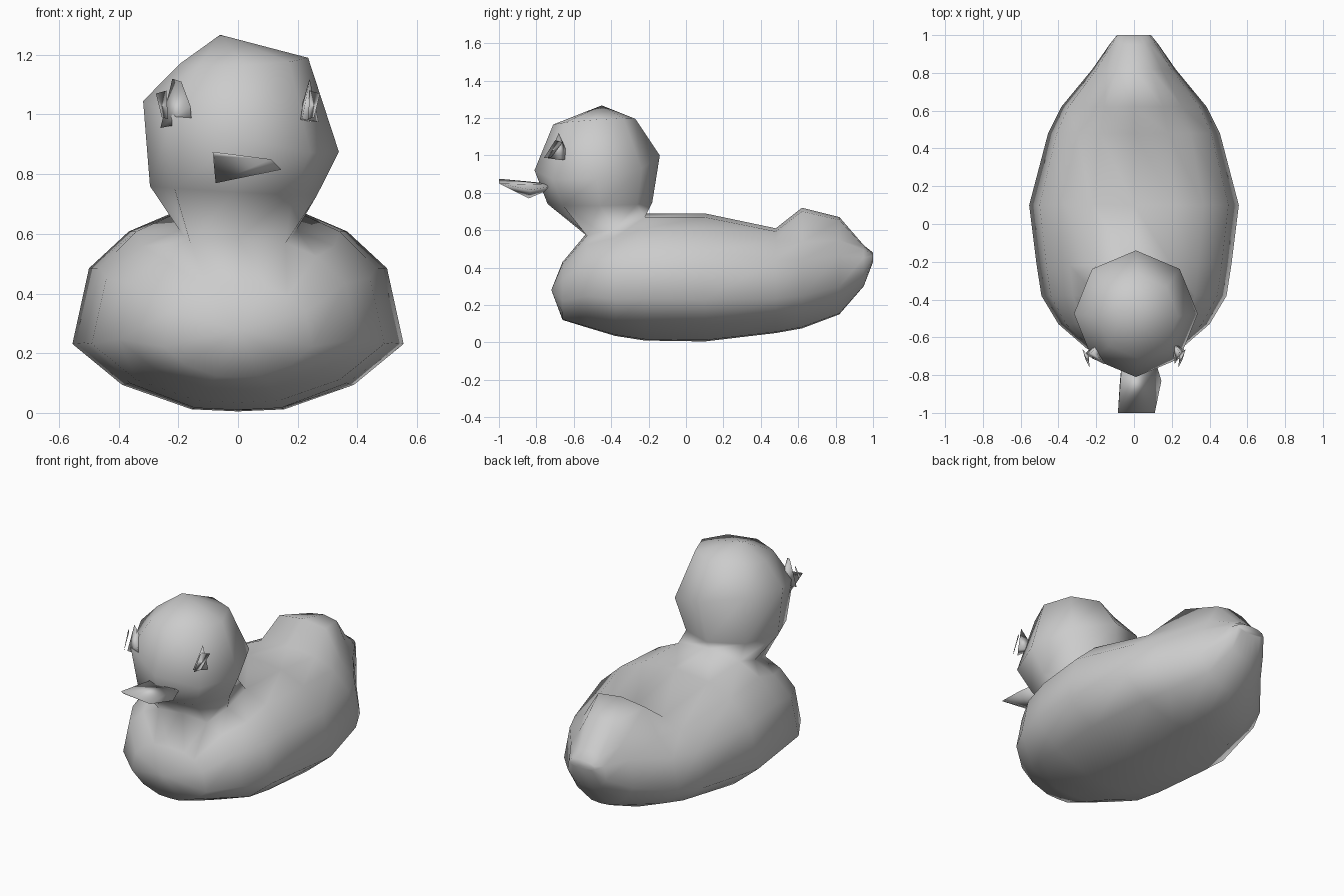
import bpy, bmesh
from math import cos, sin, pi

if "Cube" in bpy.data.objects:
    bpy.data.objects.remove(bpy.data.objects["Cube"])

grey = bpy.data.materials.new("plain_grey")
grey.use_nodes = True
grey.diffuse_color = (0.6, 0.6, 0.6, 1)
grey.node_tree.nodes["Principled BSDF"].inputs["Base Color"].default_value = (0.6, 0.6, 0.6, 1)


def finish(name, bm):
    """Turn a bmesh into a smooth grey object."""
    bmesh.ops.recalc_face_normals(bm, faces=bm.faces)
    for f in bm.faces:
        f.smooth = True
    mesh = bpy.data.meshes.new(name)
    bm.to_mesh(mesh)
    bm.free()
    mesh.materials.append(grey)
    obj = bpy.data.objects.new(name, mesh)
    bpy.context.collection.objects.link(obj)
    return obj


def hull(name, points):
    bm = bmesh.new()
    for p in points:
        bm.verts.new(p)
    bmesh.ops.convex_hull(bm, input=bm.verts)
    return finish(name, bm)


def bridge(bm, a, b, skip=()):
    n = len(a)
    for i in range(n):
        if i not in skip:
            j = (i + 1) % n
            bm.faces.new((a[i], a[j], b[j], b[i]))


def fan(bm, ring, tip):
    v = bm.verts.new(tip)
    for i in range(len(ring)):
        bm.faces.new((ring[i], ring[(i + 1) % len(ring)], v))


# Body: one cross-section swept from chest to tail
half = [(0, 0), (.28, .01), (.7, .13), (1, .33), (.9, .7), (.66, .88), (.4, .97), (0, 1)]
section = half + [(-x, z) for x, z in half[-2:0:-1]]
# y, bottom, top, half width
stations = [(-.66, .12, .43, .25), (-.53, .08, .585, .40), (-.38, .035, .63, .49),
            (-.22, .01, .69, .515), (.1, .005, .69, .555), (.48, .05, .61, .455),
            (.62, .075, .72, .385), (.82, .15, .67, .22), (.95, .30, .52, .13),
            (1.0, .43, .48, .09)]
bm = bmesh.new()
rings = []
for y, low, high, w in stations:
    ring = []
    for fx, fz in section:
        # The tail rises only along the middle
        top = min(high, .6) if y > .5 and abs(fx) > .5 else high
        ring.append(bm.verts.new((fx * w, y, low + fz * (top - low))))
    rings.append(ring)
for i in range(len(rings) - 1):
    bridge(bm, rings[i], rings[i + 1], skip=(6, 7) if i in (1, 2) else ())
fan(bm, rings[0], (0, -.72, .28))
bm.faces.new(rings[-1])

# Head: eight-sided rings growing out of the neck opening
front, middle, back = rings[1:4]
previous = [middle[6], back[6], back[7], back[8], middle[8], front[8], front[7], front[6]]
# centre x, centre y, z, radius x, radius y, lean along x, lean along y
for cx, cy, z, rx, ry, lx, ly in [(-.015, -.46, .745, .28, .28, -.015, .005),
                                  (.01, -.475, .96, .328, .335, -.085, .04),
                                  (.02, -.49, 1.18, .215, .22, .01, .015)]:
    ring = []
    for i in range(8):
        c, s = cos(i * pi / 4), sin(i * pi / 4)
        ring.append(bm.verts.new((cx + rx * c, cy + ry * s, z + lx * c + ly * s)))
    bridge(bm, previous, ring)
    previous = ring
fan(bm, previous, (-.06, -.45, 1.267))
finish("duck_body", bm)

# Beak: a flat wedge with a crooked tip
hull("beak", [(-.085, -1, .875), (.11, -1, .85), (-.08, -.99, .86), (.145, -.83, .815),
              (-.075, -.84, .77), (-.06, -.68, .845), (.1, -.68, .84)])

# Eyes: small pointed shards on each side of the face
hull("right_eye", [(-.22, -.68, 1.12), (-.19, -.70, 1.11), (-.26, -.69, .955),
                   (-.155, -.73, .975), (-.16, -.74, 1.03), (-.2, -.62, .98)])
hull("left_eye", [(.24, -.68, 1.12), (.215, -.74, .985), (.27, -.67, .975), (.2, -.62, .98)])
for side, name in ((-1, "right"), (1, "left")):
    hull(name + "_lash", [(side * .24, -.70, 1.08), (side * .235, -.76, .985),
                          (side * .255, -.72, .99), (side * .275, -.66, 1.07)])
